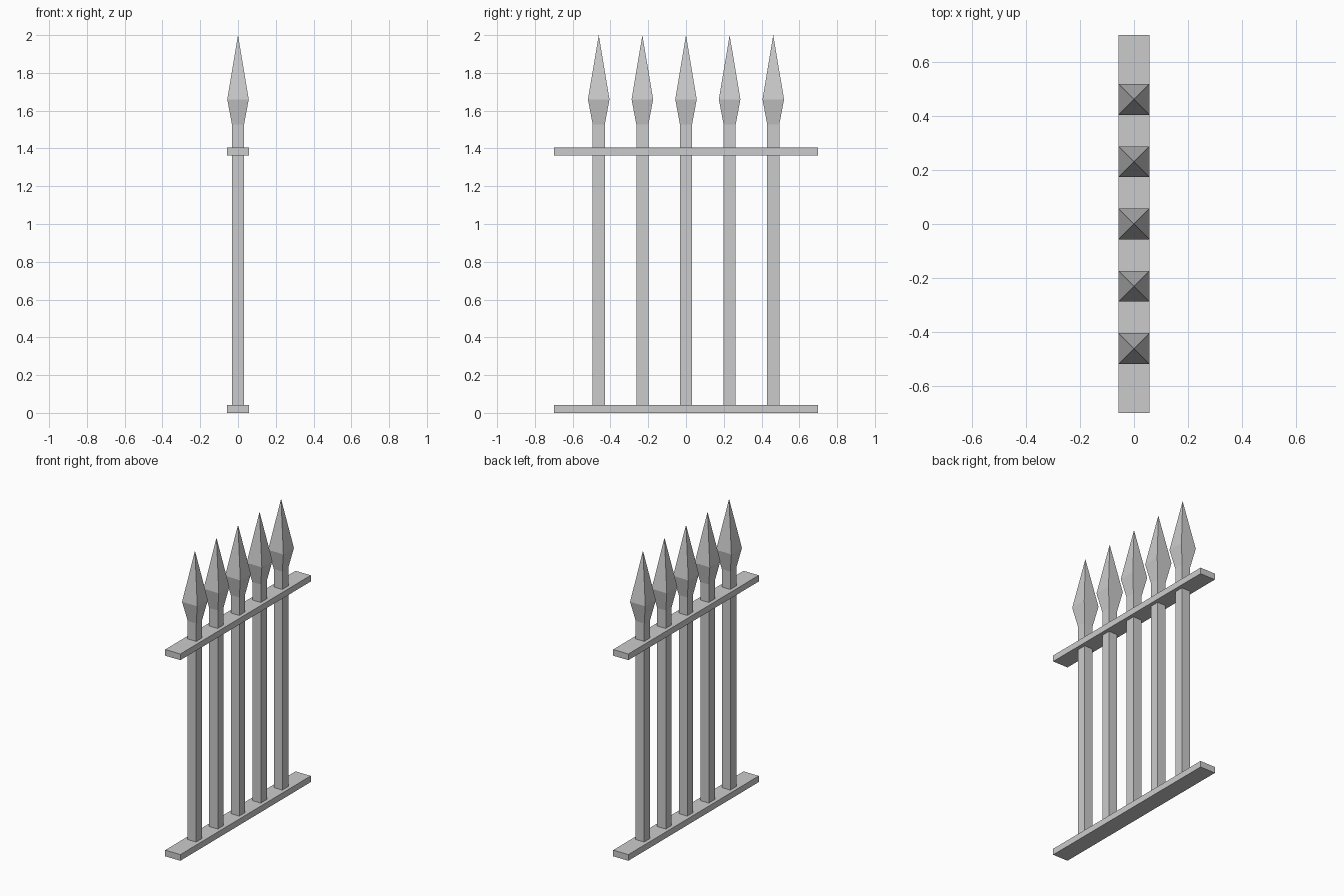
import bpy
import bmesh

cube = bpy.data.objects.get("Cube")
if cube:
    bpy.data.objects.remove(cube, do_unlink=True)

iron = bpy.data.materials.new("grey_iron")
iron.use_nodes = True
GREY = (0.6, 0.6, 0.6, 1)
iron.diffuse_color = GREY
iron.node_tree.nodes["Principled BSDF"].inputs["Base Color"].default_value = GREY

HEAD = 0.057   # half width of spear heads and rails
SHAFT = 0.032  # half width of the upright bars


def add_object(name, bm, location):
    bmesh.ops.recalc_face_normals(bm, faces=bm.faces)
    mesh = bpy.data.meshes.new(name)
    bm.to_mesh(mesh)
    bm.free()
    mesh.materials.append(iron)
    obj = bpy.data.objects.new(name, mesh)
    obj.location = location
    bpy.context.collection.objects.link(obj)
    return obj


def square_tower(name, profile, tip, location):
    """Skin square rings of (half width, height), closed by a pointed tip."""
    bm = bmesh.new()
    corners = [(-1, -1), (1, -1), (1, 1), (-1, 1)]
    rings = [[bm.verts.new((x * r, y * r, z)) for x, y in corners]
             for r, z in profile]
    apex = bm.verts.new((0, 0, tip))
    bm.faces.new(rings[0])
    for i in range(4):
        j = (i + 1) % 4
        for low, high in zip(rings, rings[1:]):
            bm.faces.new((low[i], low[j], high[j], high[i]))
        bm.faces.new((rings[-1][i], rings[-1][j], apex))
    return add_object(name, bm, location)


def rail(name, z, height):
    bm = bmesh.new()
    bmesh.ops.create_cube(bm, size=1)
    bmesh.ops.scale(bm, vec=(HEAD * 2, 1.4, height), verts=bm.verts)
    return add_object(name, bm, (0, 0, z + height / 2))


# Horizontal rails
rail("bottom_rail", 0, 0.042)
rail("top_rail", 1.363, 0.042)

# Spear-topped upright bars
spear_profile = [(SHAFT, 0.02), (SHAFT, 1.527), (HEAD, 1.66)]
for n in range(5):
    square_tower(f"spear_bar_{n + 1}", spear_profile, 2.0, (0, (n - 2) * 0.231, 0))
